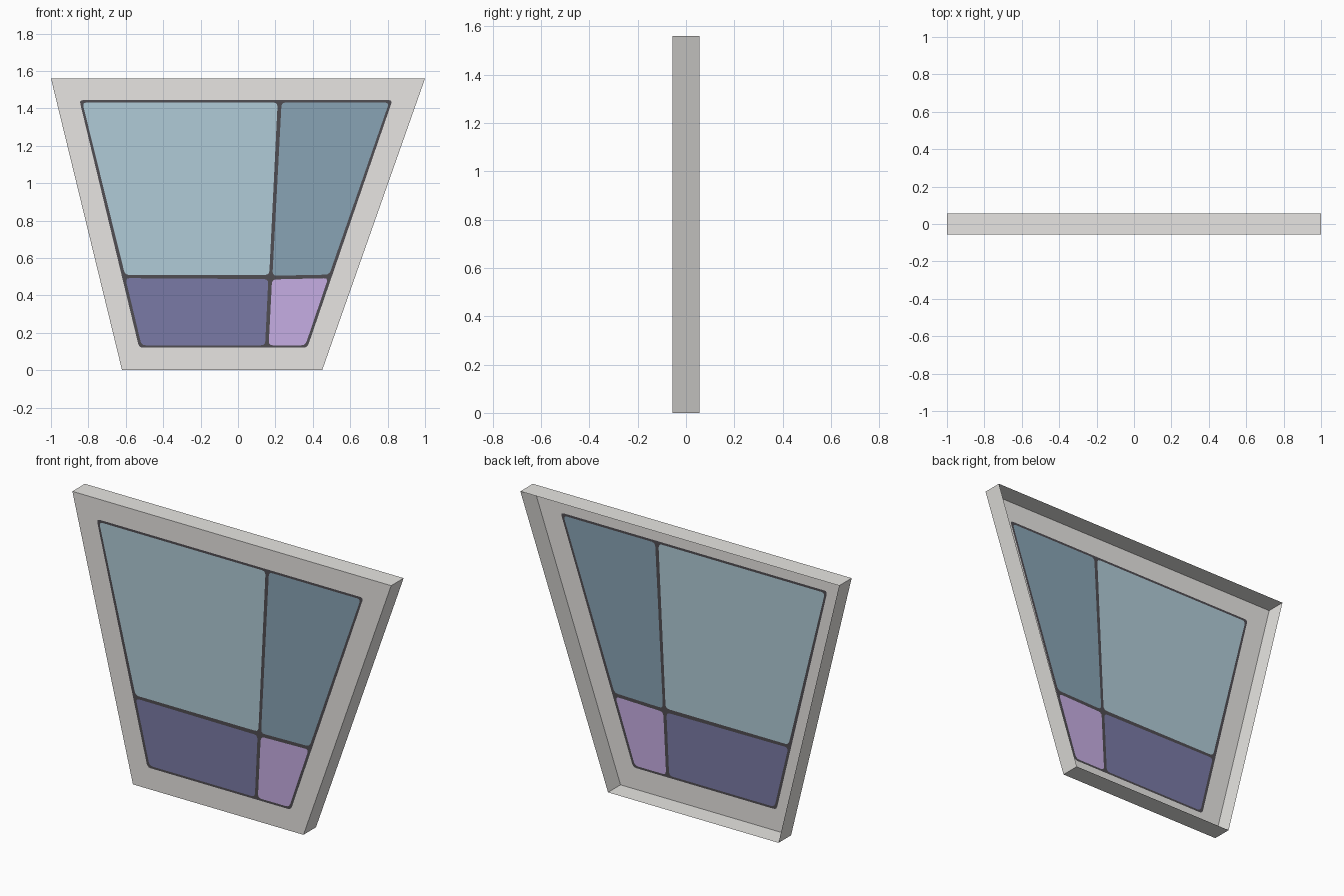
import bpy, bmesh

if "Cube" in bpy.data.objects:
    bpy.data.objects.remove(bpy.data.objects["Cube"])


def material(name, rgb):
    """Flat colour given as sRGB 0-255, stored linear."""
    m = bpy.data.materials.new(name)
    lin = [((c / 255 + 0.055) / 1.055) ** 2.4 for c in rgb]
    m.diffuse_color = (*lin, 1)
    m.use_nodes = True
    m.node_tree.nodes["Principled BSDF"].inputs["Base Color"].default_value = m.diffuse_color
    return m


def rounded(outline, r, steps=3):
    """Round the corners of an x/z outline with short quadratic curves."""
    pts = []
    n = len(outline)
    for i, c in enumerate(outline):
        ends = []
        for o in (outline[i - 1], outline[(i + 1) % n]):
            d = ((o[0] - c[0]) ** 2 + (o[1] - c[1]) ** 2) ** 0.5
            ends.append((c[0] + (o[0] - c[0]) * r / d, c[1] + (o[1] - c[1]) * r / d))
        for k in range(steps + 1):
            t = k / steps
            pts.append(tuple((1 - t) ** 2 * ends[0][j] + 2 * t * (1 - t) * c[j]
                             + t * t * ends[1][j] for j in (0, 1)))
    return pts


def finish(name, bm, mat):
    me = bpy.data.meshes.new(name)
    bm.to_mesh(me)
    bm.free()
    me.materials.append(mat)
    bpy.context.collection.objects.link(bpy.data.objects.new(name, me))


def sheet(bm, loops, y):
    """Fill the first x/z loop in the plane y, leaving the others as holes."""
    edges = []
    for loop in loops:
        vs = [bm.verts.new((x, y, z)) for x, z in loop]
        edges += [bm.edges.new((vs[i - 1], vs[i])) for i in range(len(vs))]
    bmesh.ops.triangle_fill(bm, edges=edges, use_beauty=True, normal=(0, -1, 0))
    for f in bm.faces:
        f.normal_update()
        if f.normal.y > 0:
            f.normal_flip()


frame_grey = material("stone grey", (231, 229, 226))
lead_dark = material("dark lead", (80, 77, 82))
pale_blue = material("pale blue glass", (176, 203, 215))
steel_blue = material("steel blue glass", (137, 164, 181))
indigo = material("indigo glass", (122, 122, 166))
lilac = material("lilac glass", (198, 173, 227))

T = 0.056
outer = [(-1, 1.56), (1, 1.56), (0.45, 0), (-0.62, 0)]
came = rounded([(-0.848, 1.444), (0.826, 1.444), (0.371, 0.121), (-0.529, 0.121)], 0.02)
panes = [
    ("upper_left_pane", pale_blue,
     [(-0.832, 1.431), (0.212, 1.431), (0.167, 0.509), (-0.604, 0.509)]),
    ("upper_right_pane", steel_blue,
     [(0.233, 1.431), (0.808, 1.431), (0.488, 0.511), (0.184, 0.505)]),
    ("lower_left_pane", indigo,
     [(-0.602, 0.492), (0.162, 0.487), (0.145, 0.133), (-0.516, 0.133)]),
    ("lower_right_pane", lilac,
     [(0.182, 0.485), (0.482, 0.492), (0.360, 0.133), (0.164, 0.133)]),
]
panes = [(n, m, rounded(o, 0.022)) for n, m, o in panes]

# Frame: front border, open at the back
bm = bmesh.new()
sheet(bm, [outer, came], -T)
finish("frame_front", bm, frame_grey)

# Frame: thin tapered side walls running back from the border
bm = bmesh.new()
for i in range(4):
    (x0, z0), (x1, z1) = outer[i - 1], outer[i]
    bm.faces.new([bm.verts.new(p) for p in
                  ((x0, -T, z0), (x0, T, z0), (x1, T, z1), (x1, -T, z1))])
bmesh.ops.remove_doubles(bm, verts=bm.verts, dist=1e-5)
bm.normal_update()
for f in bm.faces:  # point outwards from the middle
    c = f.calc_center_median()
    if f.normal.x * c.x + f.normal.z * (c.z - 0.78) < 0:
        f.normal_flip()
finish("frame_walls", bm, frame_grey)

# Lead came: dark web between the panes
bm = bmesh.new()
sheet(bm, [came] + [o for _, _, o in panes], -T)
finish("lead_came", bm, lead_dark)

# Glass panes, seen from both sides
for name, mat, outline in panes:
    bm = bmesh.new()
    sheet(bm, [outline], -T)
    finish(name, bm, mat)
